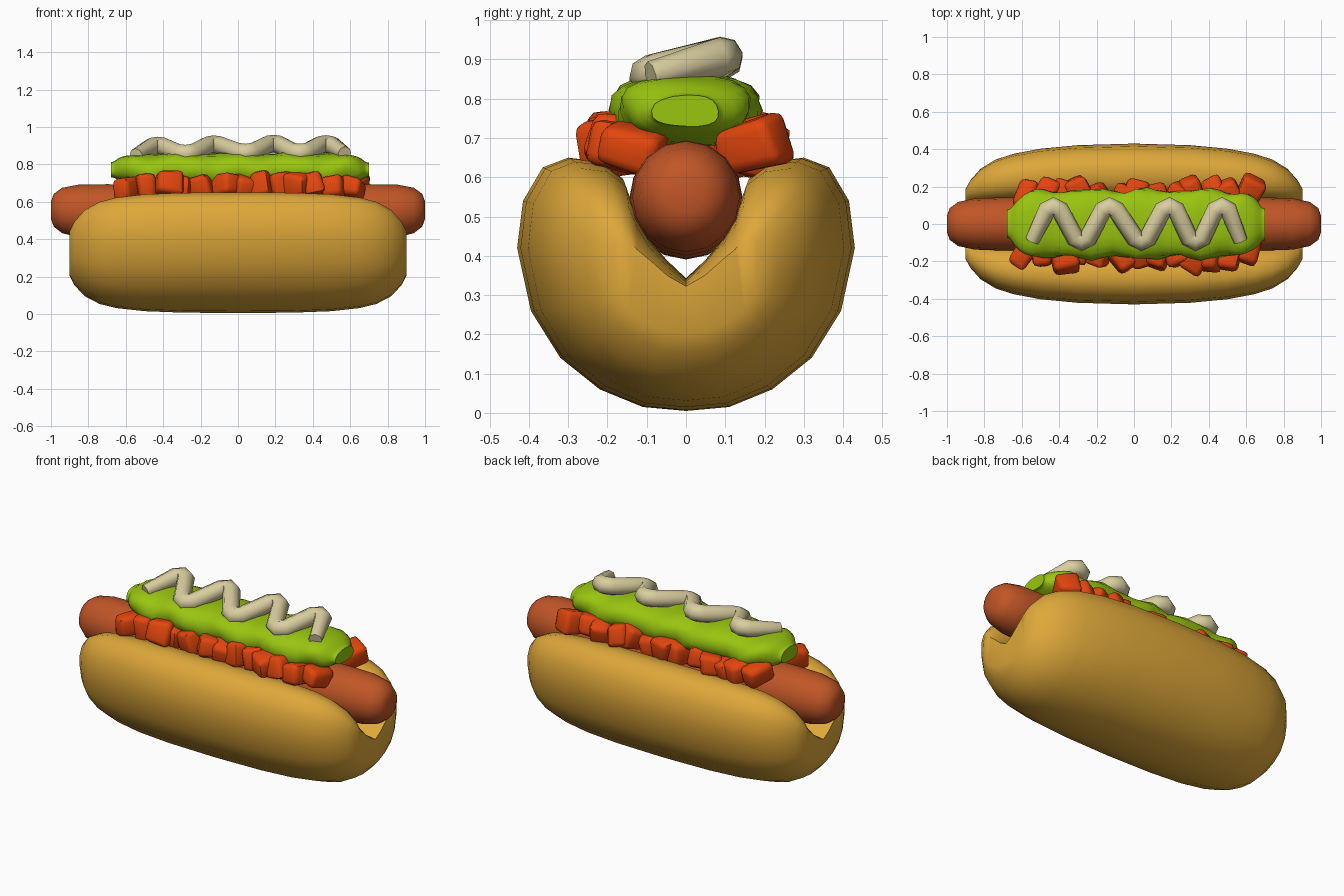
import bpy, bmesh, math, random
from mathutils import Matrix, Vector, Euler

if "Cube" in bpy.data.objects:
    bpy.data.objects.remove(bpy.data.objects["Cube"])

random.seed(7)


def material(name, rgb):
    m = bpy.data.materials.new(name)
    m.diffuse_color = (*rgb, 1)
    m.use_nodes = True
    m.node_tree.nodes["Principled BSDF"].inputs["Base Color"].default_value = m.diffuse_color
    return m


BUN = material("golden bread", (0.73, 0.39, 0.042))
SAUSAGE = material("sausage brown", (0.53, 0.092, 0.02))
RED = material("tomato red", (0.76, 0.06, 0.004))
GREEN = material("relish green", (0.32, 0.56, 0.005))
CREAM = material("cream sauce", (0.70, 0.62, 0.35))


def finish(bm, name, mat, angle):
    bmesh.ops.recalc_face_normals(bm, faces=bm.faces[:])
    me = bpy.data.meshes.new(name)
    bm.to_mesh(me)
    bm.free()
    ob = bpy.data.objects.new(name, me)
    bpy.context.collection.objects.link(ob)
    me.materials.append(mat)
    bpy.ops.object.select_all(action='DESELECT')
    ob.select_set(True)
    bpy.context.view_layer.objects.active = ob
    bpy.ops.object.shade_smooth_by_angle(angle=math.radians(angle))
    return ob


def loft(name, rings, mat, angle=40):
    """Skin closed rings of points and cap both ends."""
    bm = bmesh.new()
    vs = [[bm.verts.new(p) for p in r] for r in rings]
    n = len(vs[0])
    for a, b in zip(vs, vs[1:]):
        for i in range(n):
            j = (i + 1) % n
            bm.faces.new((a[i], a[j], b[j], b[i]))
    caps = [bm.faces.new(vs[0]), bm.faces.new(vs[-1])]
    bmesh.ops.triangulate(bm, faces=caps)
    return finish(bm, name, mat, angle)


def mirrored(stations):
    """Stations given for x >= 0 as (x, scale), repeated for -x."""
    return [(-x, s) for x, s in reversed(stations) if x > 0] + stations


# Bun: U-shaped section (y, z) shrinking towards its core line (cy, cz) at the ends
half = [(0, .005, 0, .225), (.11, .015, .055, .23), (.22, .06, .11, .25),
        (.32, .14, .155, .275), (.395, .26, .18, .31), (.43, .42, .19, .355),
        (.415, .54, .195, .39), (.365, .625, .19, .41), (.30, .65, .185, .42),
        (.22, .64, .175, .42), (.165, .60, .16, .415), (.136, .52, .145, .405),
        (.10, .448, .11, .385), (.05, .39, .055, .345), (0, .343, 0, .32)]
section = half + [(-y, z, -cy, cz) for y, z, cy, cz in reversed(half[1:-1])]
rings = []
for x, s in mirrored([(0, 1), (.3, .99), (.5, .955), (.65, .88),
                      (.74, .78), (.82, .59), (.875, .32), (.9, .10)]):
    t = 1 - .16 * x * x
    rings.append([(x, (cy + s * (y - cy)) * t, cz + s * (z - cz))
                  for y, z, cy, cz in section])
loft("bun", rings, BUN, 50)

# Sausage: slightly bent rod with rounded ends
rings = []
for x, r in mirrored([(0, .145), (.4, .145), (.7, .142), (.85, .137),
                      (.94, .118), (.985, .085), (1.0, .045)]):
    cz = .54 + .015 * x * x
    rings.append([(x, r * math.cos(a), cz + r * 1.03 * math.sin(a))
                  for a in (2 * math.pi * i / 16 for i in range(16))])
loft("sausage", rings, SAUSAGE, 50)

# Relish: lumpy, full-sided bed
rings = []
N = 36
for k in range(N + 1):
    u = math.sin((-1 + 2 * k / N) * math.pi / 2)
    x = .01 + .69 * u
    s = max(.45, (1 - abs(u) ** 9) ** .5)
    ring = []
    for i in range(20):
        a = 2 * math.pi * i / 20
        c, d = math.cos(a), math.sin(a)
        bump = 1 + .06 * math.sin(x * 21 + 2 * d) + .04 * math.sin(x * 33 + 3 * a)
        ring.append((x, .18 * s * bump * math.copysign(abs(c) ** .8, c),
                     .77 + .09 * s * bump * math.copysign(abs(d) ** .8, d)))
    rings.append(ring)
loft("relish", rings, GREEN, 50)

# Tomato chunks: rounded, tilted blocks in a row along each side
for side, label in ((-1, "front"), (1, "back")):
    bm = bmesh.new()
    count = 13
    for i in range(count):
        x = -.58 + 1.2 * i / (count - 1) + random.uniform(-.015, .015)
        size = Vector((random.uniform(.10, .13), random.uniform(.15, .18),
                       random.uniform(.115, .135)))
        rot = Euler((random.uniform(-.3, .3), random.uniform(-.3, .3),
                     random.uniform(-.6, .6))).to_matrix().to_4x4()
        pos = (x, side * random.uniform(.13, .175), random.uniform(.672, .695))
        cube = bmesh.new()
        bmesh.ops.create_cube(cube, size=1, matrix=Matrix.Translation(pos) @ rot
                              @ Matrix.Diagonal((*size, 1)))
        for v in cube.verts:
            v.co += Vector([random.uniform(-.012, .012) for _ in range(3)])
        bmesh.ops.bevel(cube, geom=cube.edges[:], offset=.026, segments=2,
                        profile=.5, affect='EDGES')
        tmp = bpy.data.meshes.new("tmp")
        cube.to_mesh(tmp)
        cube.free()
        bm.from_mesh(tmp)
        bpy.data.meshes.remove(tmp)
    finish(bm, label + "_tomato_chunks", RED, 50)

# Sauce: zigzag tube, higher at the back bends
bends = [(-.545, -.09), (-.43, .09), (-.28, -.09), (-.13, .09), (.04, -.09),
         (.19, .09), (.33, -.09), (.47, .09), (.57, -.09)]
path = []
for i, (x, y) in enumerate(bends):
    if 0 < i < len(bends) - 1:      # blunt each bend with three points
        s = 1 if y > 0 else -1
        path += [(x - .035, y - s * .015), (x, y + s * .005), (x + .035, y - s * .015)]
    else:
        path.append((x, y))
cu = bpy.data.curves.new("sauce_zigzag", 'CURVE')
cu.dimensions = '3D'
cu.bevel_depth = .05
cu.bevel_resolution = 2
cu.use_fill_caps = True
sp = cu.splines.new('POLY')
sp.points.add(len(path) - 1)
for i, (p, (x, y)) in enumerate(zip(sp.points, path)):
    p.co = (x, y, .87 + .25 * y + .015 * math.cos(2 * (x - .2)), 1)
    p.radius = .75 if i in (0, len(path) - 1) else 1
ob = bpy.data.objects.new("sauce_zigzag", cu)
bpy.context.collection.objects.link(ob)
cu.materials.append(CREAM)
bpy.ops.object.select_all(action='DESELECT')
ob.select_set(True)
bpy.context.view_layer.objects.active = ob
bpy.ops.object.convert(target='MESH')
bpy.ops.object.shade_smooth_by_angle(angle=math.radians(50))
